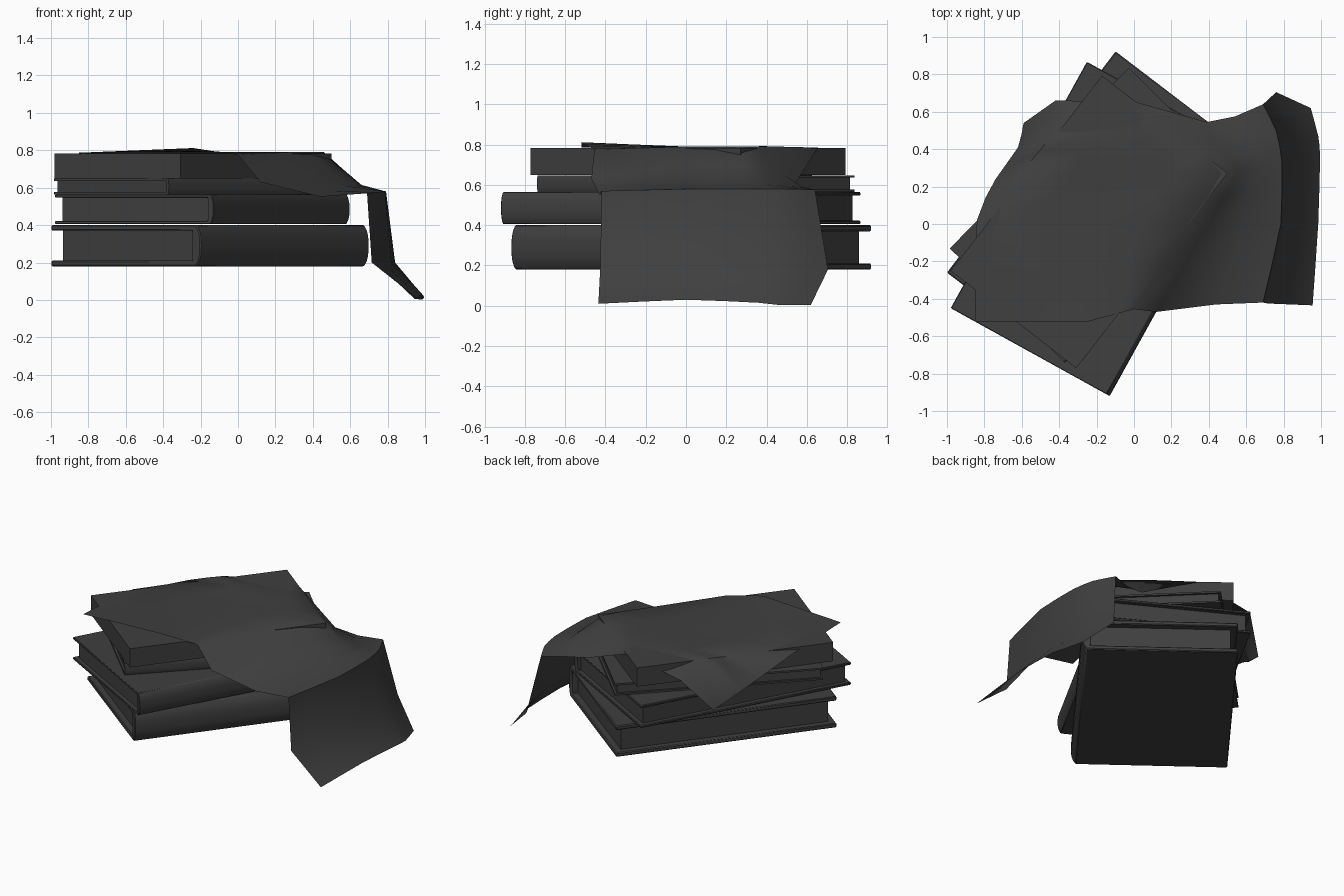
import bpy, bmesh, math
from mathutils import Vector

if "Cube" in bpy.data.objects:
    bpy.data.objects.remove(bpy.data.objects["Cube"])

mat = bpy.data.materials.new("dark_grey")
mat.diffuse_color = (0.05, 0.05, 0.05, 1)
mat.use_nodes = True
mat.node_tree.nodes["Principled BSDF"].inputs["Base Color"].default_value = mat.diffuse_color


def finish(name, bm, angle=None):
    bmesh.ops.recalc_face_normals(bm, faces=bm.faces[:])
    me = bpy.data.meshes.new(name)
    bm.to_mesh(me)
    bm.free()
    ob = bpy.data.objects.new(name, me)
    bpy.context.collection.objects.link(ob)
    me.materials.append(mat)
    if angle:
        bpy.ops.object.select_all(action='DESELECT')
        ob.select_set(True)
        bpy.context.view_layer.objects.active = ob
        bpy.ops.object.shade_smooth_by_angle(angle=math.radians(angle))
    return ob


def prism(name, a, b, v0, v1, profile, bevel=0, angle=None):
    """Extrude a (u, z) profile along the book length; u runs from a to b."""
    a, b = Vector(a), Vector(b)
    u = (b - a).normalized()
    v = Vector((-u.y, u.x))
    bm = bmesh.new()
    ring = []
    for s, z in profile:
        p = a + u * s + v * v0
        ring.append(bm.verts.new((p.x, p.y, z)))
    face = bm.faces.new(ring)
    ext = bmesh.ops.extrude_face_region(bm, geom=[face])
    d = v * (v1 - v0)
    bmesh.ops.translate(bm, vec=(d.x, d.y, 0),
                        verts=[g for g in ext["geom"] if isinstance(g, bmesh.types.BMVert)])
    ob = finish(name, bm, angle)
    if bevel:
        m = ob.modifiers.new("soft_edges", 'BEVEL')
        m.width, m.segments, m.limit_method = bevel, 1, 'ANGLE'
        m.angle_limit = math.radians(50)
    return ob


def book(name, a, b, length, z0, z1, t, inset, bulge, bevel):
    w = (Vector(b) - Vector(a)).length
    mid, h = (z0 + z1) / 2, (z1 - z0) / 2
    # wrap-around cover with curved spine
    spine = []
    for i in range(9):
        k = -1 + i / 4
        spine.append((w - bulge * abs(k) ** 3, mid + h * k))
    inner = w - bulge - t
    cover = [(0, z0)] + spine + [(0, z1), (0, z1 - t), (inner, z1 - t),
                                 (inner, z0 + t), (0, z0 + t)]
    prism(name + "_cover", a, b, 0, length, cover, bevel, 30)
    # page block
    prism(name + "_pages", a, b, inset, length - inset,
          [(inset, z0 + t), (inner, z0 + t), (inner, z1 - t), (inset, z1 - t)])


# stack of books
book("bottom_book", (-1.0, -.26), (-.2, -.87), 1.487, .18, .40, .03, .045, .03, .006)
book("second_book", (-.98, -.45), (-.13, -.92), 1.505, .405, .565, .018, .03, .02, .004)
book("third_book", (-.985, -.13), (-.37, -.74), 1.36, .565, .648, .012, .015, .006, 0)
prism("top_book", (-.98, -.25), (-.31, -.77), 0, 1.32,
      [(0, .65), (.85, .65), (.85, .783), (0, .783)])

# draped cloth: rows front to back; each row = left hem, left break,
# right break, slope, foot, fold, knee, right hem
rows = [
    [(-.85, -.52, .787), (-.24, -.52, .812), (0, -.455, .775), (.12, -.47, .63),
     (.44, -.43, .552), (.69, -.42, .57), (.715, -.425, .2), (.955, -.435, .01)],
    [(-.84, .02, .76), (-.7, .01, .79), (.28, 0, .79), (.4, 0, .69),
     (.58, 0, .61), (.785, 0, .58), (.82, 0, .2), (.985, 0, .03)],
    [(-.74, .24, .65), (-.59, .29, .79), (.46, .27, .79), (.56, .29, .70),
     (.66, .3, .615), (.79, .34, .58), (.84, .35, .2), (.995, .36, .015)],
    [(-.62, .41, .53), (-.44, .47, .79), (.25, .465, .79), (.43, .44, .68),
     (.64, .45, .6), (.76, .5, .58), (.82, .55, .2), (.985, .47, .003)],
    [(-.59, .54, .50), (-.42, .66, .71), (.0, .655, .785), (.39, .545, .61),
     (.54, .575, .59), (.69, .64, .577), (.76, .705, .18), (.945, .62, .005)],
]


def spread(row):
    p = [Vector(c) for c in row]
    return p[:2] + [p[1].lerp(p[2], k) for k in (.25, .5, .75)] + p[2:]


def smooth(pts, n):
    """Catmull-Rom through the points, n pieces per span."""
    out = []
    for i in range(len(pts) - 1):
        p1, p2 = pts[i], pts[i + 1]
        m1 = (p2 - pts[i - 1]) / 2 if i else p2 - p1
        m2 = (pts[i + 2] - p1) / 2 if i + 2 < len(pts) else p2 - p1
        for j in range(n):
            t = j / n
            q = p1.lerp(p2, t)
            c = (p1 * (2*t**3 - 3*t*t + 1) + m1 * (t**3 - 2*t*t + t)
                 + p2 * (3*t*t - 2*t**3) + m2 * (t**3 - t*t))
            out.append(q.lerp(c, .5))
    return out + [pts[-1]]


grid = [spread(r) for r in rows]
cols = [smooth(list(c), 2) for c in zip(*grid)]
bm = bmesh.new()
vs = [[bm.verts.new(p) for p in c] for c in cols]
for i in range(len(vs) - 1):
    for j in range(len(vs[0]) - 1):
        bm.faces.new((vs[i][j], vs[i + 1][j], vs[i + 1][j + 1], vs[i][j + 1]))
finish("draped_cloth", bm, 60)
